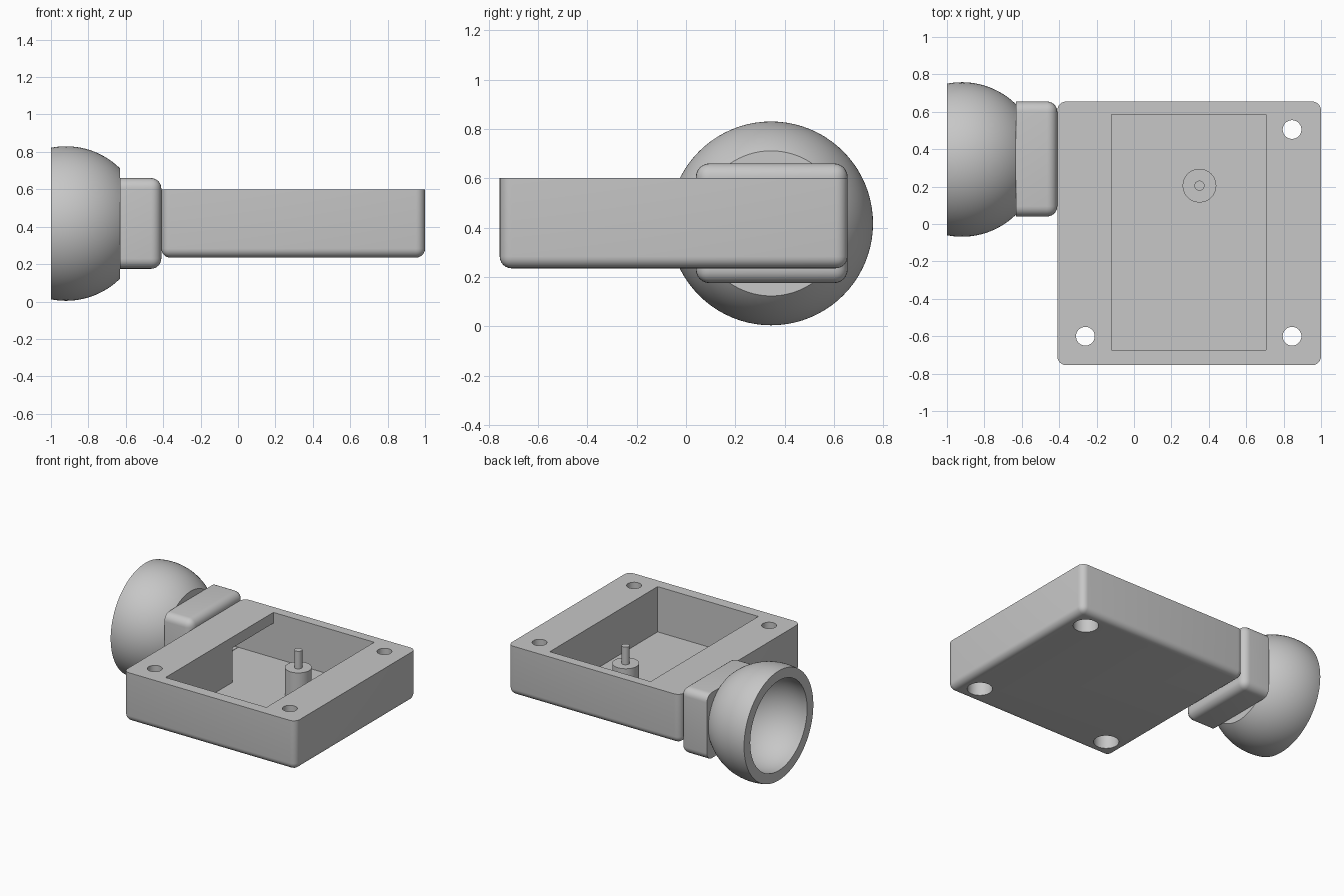
import bpy, bmesh, math
from mathutils import Matrix, Vector

cube = bpy.data.objects.get("Cube")
if cube:
    bpy.data.objects.remove(cube, do_unlink=True)

grey = bpy.data.materials.new("light_grey")
grey.use_nodes = True
colour = (0.57, 0.57, 0.57, 1)
grey.diffuse_color = colour
grey.node_tree.nodes["Principled BSDF"].inputs["Base Color"].default_value = colour


def finish(name, bm):
    bmesh.ops.recalc_face_normals(bm, faces=bm.faces)
    mesh = bpy.data.meshes.new(name)
    bm.to_mesh(mesh)
    bm.free()
    mesh.materials.append(grey)
    obj = bpy.data.objects.new(name, mesh)
    bpy.context.collection.objects.link(obj)
    return obj


def box(name, low, high, radius=0, rounded=None):
    """Box between two corners; edges passing the rule are rounded."""
    low, high = Vector(low), Vector(high)
    bm = bmesh.new()
    bmesh.ops.create_cube(bm, size=1)
    for v in bm.verts:
        v.co = (low + high) / 2 + v.co * (high - low)
    if rounded:
        edges = [e for e in bm.edges if rounded(e.verts[0].co, e.verts[1].co)]
        bmesh.ops.bevel(bm, geom=edges, offset=radius, segments=6,
                        profile=0.5, affect='EDGES')
    return finish(name, bm)


def lathe(name, profile, origin, along_x=False, steps=48):
    """Spin (radius, height) points about an axis through the origin."""
    bm = bmesh.new()
    verts = [bm.verts.new((r, 0, h)) for r, h in profile]
    edges = [bm.edges.new(pair) for pair in zip(verts, verts[1:])]
    bmesh.ops.spin(bm, geom=verts + edges, axis=(0, 0, 1), cent=(0, 0, 0),
                   angle=math.tau, steps=steps)
    bmesh.ops.remove_doubles(bm, verts=bm.verts, dist=0.0001)
    if along_x:
        bm.transform(Matrix.Rotation(math.pi / 2, 4, 'Y'))
    bm.transform(Matrix.Translation(origin))
    return finish(name, bm)


def carve(obj, cutters):
    for cutter in cutters:
        mod = obj.modifiers.new("cut", 'BOOLEAN')
        mod.operation, mod.solver, mod.object = 'DIFFERENCE', 'EXACT', cutter
    bpy.context.view_layer.update()
    deps = bpy.context.evaluated_depsgraph_get()
    mesh = bpy.data.meshes.new_from_object(obj.evaluated_get(deps))
    obj.modifiers.clear()
    obj.data = mesh


def arc(radius, start, end, count=24):
    """Sphere profile between two heights."""
    a, b = math.acos(start / radius), math.acos(end / radius)
    angles = [a + (b - a) * i / count for i in range(count + 1)]
    return [(radius * math.sin(t), radius * math.cos(t)) for t in angles]


# Main tray, rounded on its underside and upright edges
floor, top, base = 0.265, 0.60, 0.235
tray = box("tray", (-0.41, -0.755, base), (1, 0.655, top), 0.048,
           lambda a, b: min(a.z, b.z) < 0.3)

# Block between tray and cup
neck = box("neck_block", (-0.63, 0.04, 0.175), (-0.41, 0.655, 0.66), 0.055,
           lambda a, b: max(a.x, b.x) > -0.5)

# Open round cup with a flat back
centre = (-0.92, 0.345, 0.417)
cup = lathe("cup", [(0, -0.08)] + arc(0.413, -0.08, 0.29) + [(0, 0.29)],
            centre, along_x=True, steps=80)

# Cutters: pocket, cable passage, cup hollow and stepped screw holes
pocket = box("pocket_cutter", (-0.12, -0.675, floor), (0.705, 0.585, 0.8))
passage = box("passage_cutter", (-0.5, 0.11, floor), (0, 0.585, 0.52))
hollow = lathe("hollow_cutter", arc(0.342, -0.342, 0.342, 40), centre,
               along_x=True, steps=80)
hole_profile = [(0, 0.1), (0.085, 0.1), (0.085, 0.44), (0.05, 0.44),
                (0.05, 0.8), (0, 0.8)]
holes = [lathe("screw_hole_cutter", hole_profile, (x, y, 0))
         for x, y in ((-0.26, -0.6), (0.845, -0.6), (0.845, 0.505))]
carve(tray, [pocket, passage] + holes)
carve(neck, [passage, hollow])
carve(cup, [hollow])
for cutter in [pocket, passage, hollow] + holes:
    bpy.data.objects.remove(cutter, do_unlink=True)

# Standoff with a thin pin, standing on the pocket floor
standoff = lathe("standoff_pin", [(0, floor - 0.01), (0.09, floor - 0.01),
                 (0.09, 0.465), (0.027, 0.465), (0.027, 0.595), (0, 0.595)],
                 (0.35, 0.205, 0))

# Smooth the curves, keep the edges crisp
bpy.ops.object.select_all(action='DESELECT')
for obj in (tray, neck, cup, standoff):
    obj.select_set(True)
bpy.context.view_layer.objects.active = tray
bpy.ops.object.shade_smooth_by_angle(angle=math.radians(30))
